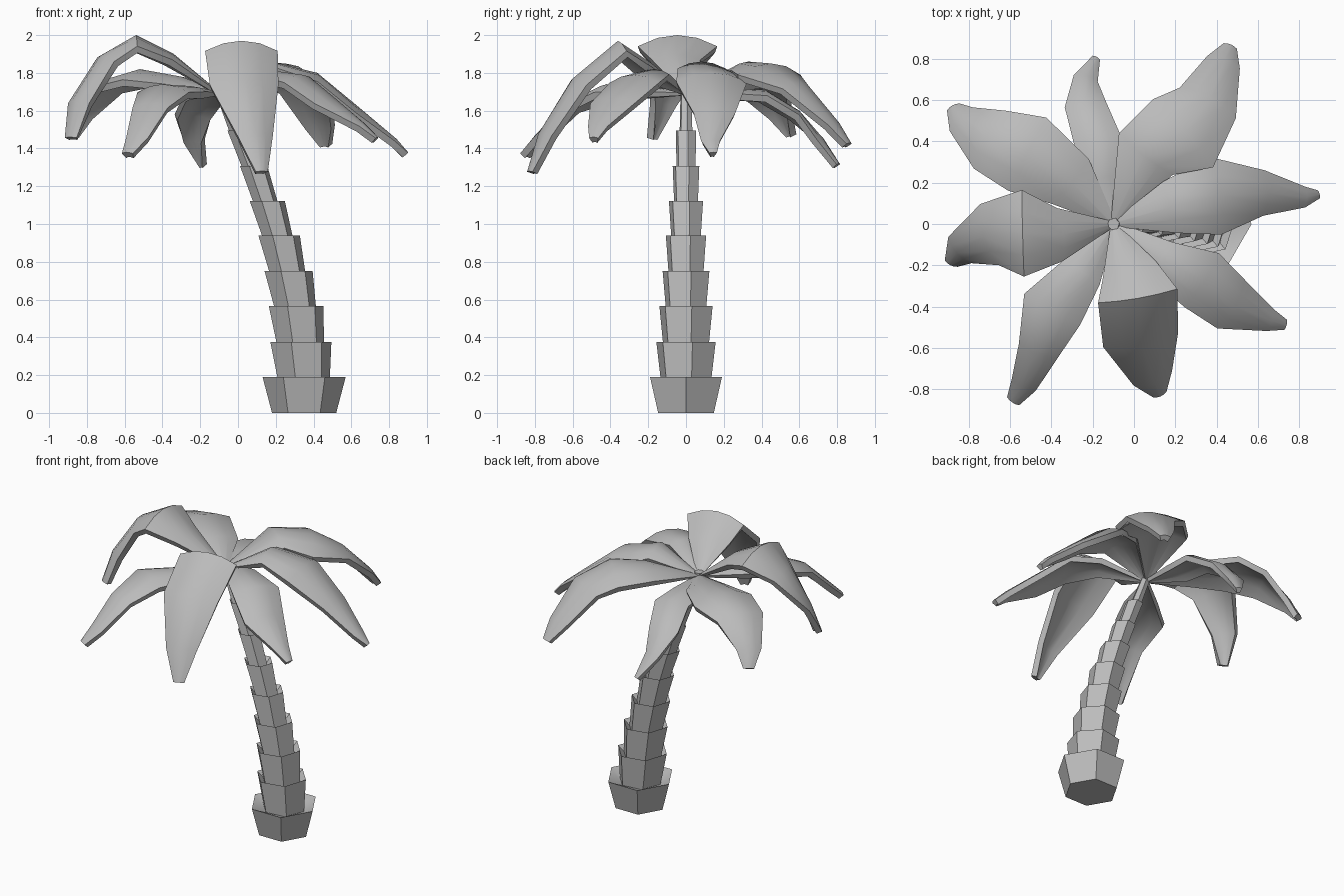
import bpy, bmesh, math
from mathutils import Vector

if "Cube" in bpy.data.objects:
    bpy.data.objects.remove(bpy.data.objects["Cube"])

grey = bpy.data.materials.new("plain_grey")
grey.diffuse_color = (0.5, 0.5, 0.5, 1)
grey.use_nodes = True
grey.node_tree.nodes["Principled BSDF"].inputs["Base Color"].default_value = grey.diffuse_color


def loft(name, rings, angle):
    """Skin a list of equal-sized closed rings and cap both ends."""
    bm = bmesh.new()
    vs = [[bm.verts.new(p) for p in r] for r in rings]
    n = len(rings[0])
    for a, b in zip(vs, vs[1:]):
        for i in range(n):
            j = (i + 1) % n
            bm.faces.new((a[i], a[j], b[j], b[i]))
    bm.faces.new(vs[0][::-1])
    bm.faces.new(vs[-1])
    bmesh.ops.recalc_face_normals(bm, faces=bm.faces)
    me = bpy.data.meshes.new(name)
    bm.to_mesh(me)
    bm.free()
    me.materials.append(grey)
    me.shade_smooth()
    me.set_sharp_from_angle(angle=math.radians(angle))
    ob = bpy.data.objects.new(name, me)
    bpy.context.collection.objects.link(ob)


# trunk: stacked six-sided flaring cups along a leaning curve
def hexagon(x, z, r, turn):
    return [(x + r * math.cos(a), r * math.sin(a), z)
            for a in (math.radians(60 * i + turn) for i in range(6))]


centres = [(.35, 0), (.35, .19), (.333, .375), (.308, .565), (.268, .75),
           (.218, .938), (.155, 1.122), (.083, 1.307), (0, 1.495), (-.1, 1.72)]
base_r = [.17, .138, .125, .11, .095, .08, .065, .052, .036]
top_r = [.22, .165, .148, .130, .112, .095, .074, .057, .03]
rings = []
for i in range(9):
    turn = 0 if i == 0 else 12
    (x0, z0), (x1, z1) = centres[i], centres[i + 1]
    rings.append(hexagon(x0, z0 - (.035 if i else 0), base_r[i], turn))
    rings.append(hexagon(x1, z1, top_r[i], turn))
loft("trunk", rings, 35)


# fronds: arched blades lofted along a drooping spine
def frond(name, spine, widths):
    pts = [Vector((-.1, 0, 1.7))] + [Vector(p) for p in spine]
    widths = [.03] + widths
    rings = []
    for i, p in enumerate(pts):
        t = (pts[min(i + 1, 5)] - pts[max(i - 1, 0)]).normalized()
        side = t.cross(Vector((0, 0, 1))).normalized()
        up = side.cross(t)
        w, thick = widths[i], (.015 if i == 0 else .035)
        us = (-1, -.5, 0, .5, 1)
        top = [p + side * u * w / 2 - up * .14 * w * u * u for u in us]
        low = [q - up * thick - side * u * .012 for q, u in zip(top, us)]
        rings.append(top + low[::-1])
    loft(name, rings, 45)


frond("frond_back_right",
      [(.05, .33, 1.86), (.25, .45, 1.85), (.37, .61, 1.75), (.44, .8, 1.54), (.47, .87, 1.43)],
      [.33, .44, .31, .17, .07])
frond("frond_right",
      [(.17, .08, 1.86), (.42, .14, 1.80), (.65, .15, 1.61), (.84, .13, 1.45), (.9, .145, 1.38)],
      [.26, .38, .22, .1, .04])
frond("frond_front_right",
      [(.13, -.17, 1.82), (.34, -.28, 1.79), (.49, -.40, 1.67), (.67, -.47, 1.53), (.74, -.49, 1.46)],
      [.2, .31, .27, .11, .05])
frond("frond_front",
      [(-.03, -.2, 1.86), (.02, -.36, 1.97), (.04, -.6, 1.77), (.1, -.77, 1.48), (.13, -.835, 1.28)],
      [.27, .39, .37, .2, .07])
frond("frond_front_left",
      [(-.25, -.23, 1.73), (-.4, -.42, 1.74), (-.47, -.63, 1.64), (-.54, -.79, 1.47), (-.59, -.865, 1.38)],
      [.21, .31, .2, .13, .07])
frond("frond_left",
      [(-.34, -.05, 1.9), (-.54, -.045, 2.0), (-.73, -.06, 1.89), (-.86, -.14, 1.65), (-.89, -.2, 1.46)],
      [.26, .42, .31, .17, .07])
frond("frond_back_left",
      [(-.3, .2, 1.78), (-.52, .34, 1.82), (-.72, .42, 1.76), (-.85, .52, 1.59), (-.88, .575, 1.48)],
      [.28, .4, .32, .16, .07])
frond("frond_back",
      [(-.17, .22, 1.72), (-.18, .42, 1.71), (-.24, .6, 1.6), (-.23, .72, 1.46), (-.18, .81, 1.32)],
      [.2, .23, .2, .12, .04])
